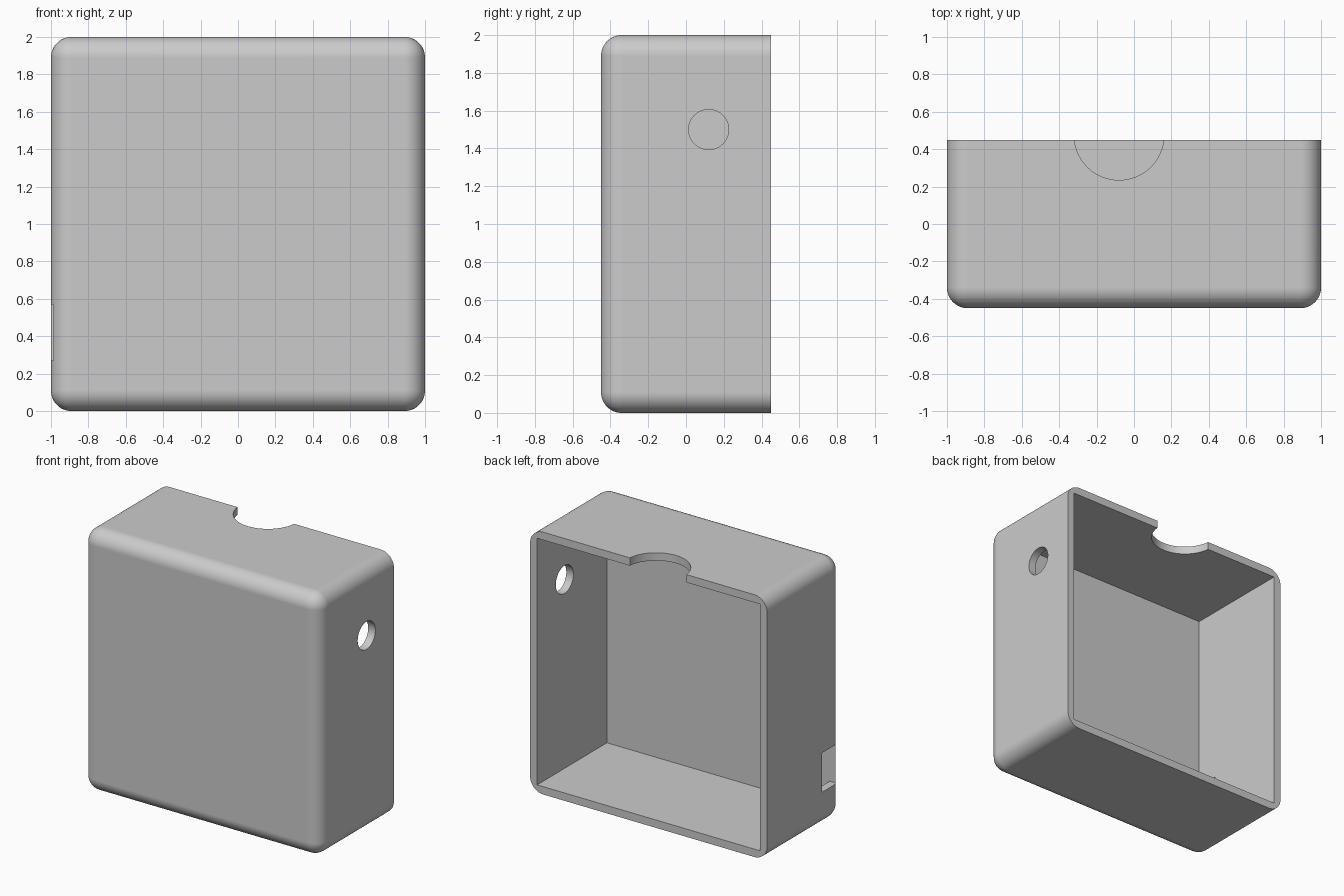
import bpy
import bmesh
import math

cube = bpy.data.objects.get("Cube")
if cube:
    bpy.data.objects.remove(cube, do_unlink=True)

HALF_W, HALF_D, HEIGHT = 1.0, 0.45, 2.0
WALL, FILLET = 0.06, 0.11

grey = bpy.data.materials.new("plain grey")
grey.use_nodes = True
colour = (0.6, 0.6, 0.6, 1)
grey.diffuse_color = colour
grey.node_tree.nodes["Principled BSDF"].inputs["Base Color"].default_value = colour


def finish(name, bm):
    mesh = bpy.data.meshes.new(name)
    bm.to_mesh(mesh)
    bm.free()
    obj = bpy.data.objects.new(name, mesh)
    mesh.materials.append(grey)
    bpy.context.collection.objects.link(obj)
    return obj


def block(low, high):
    """Axis-aligned box between two corners."""
    bm = bmesh.new()
    bmesh.ops.create_cube(bm, size=1)
    for v in bm.verts:
        v.co = [lo if c < 0 else hi for c, lo, hi in zip(v.co, low, high)]
    return bm


def cylinder(name, radius, depth, location, rotation=(0, 0, 0)):
    bm = bmesh.new()
    bmesh.ops.create_cone(bm, cap_ends=True, segments=96,
                          radius1=radius, radius2=radius, depth=depth)
    obj = finish(name, bm)
    obj.location, obj.rotation_euler = location, rotation
    return obj


# Shell: box rounded on every edge except the open back rim
bm = block((-HALF_W, -HALF_D, 0), (HALF_W, HALF_D, HEIGHT))
edges = [e for e in bm.edges if any(v.co.y < 0 for v in e.verts)]
edges += [e for e in bm.edges if False]
bmesh.ops.bevel(bm, geom=edges, offset=FILLET, offset_type='OFFSET',
                segments=12, profile=0.5, affect='EDGES')
shell = finish("cover_shell", bm)

# Cutters: cavity, side hole, top notch and side slot
cutters = [
    finish("cavity_cutter", block(
        (WALL - HALF_W, WALL - HALF_D, WALL),
        (HALF_W - WALL, HALF_D + 0.2, HEIGHT - WALL))),
    cylinder("side_hole_cutter", 0.106, 0.3, (HALF_W, 0.12, 1.5),
             (0, math.pi / 2, 0)),
    cylinder("top_notch_cutter", 0.24, 0.3, (-0.08, 0.475, HEIGHT)),
    finish("side_slot_cutter", block(
        (-1.2, WALL - HALF_D, 0.27), (-0.85, -0.21, 0.57))),
]

bpy.context.view_layer.objects.active = shell
for cutter in cutters:
    cutter.hide_render = True
    mod = shell.modifiers.new(cutter.name, 'BOOLEAN')
    mod.operation, mod.solver, mod.object = 'DIFFERENCE', 'EXACT', cutter
    bpy.ops.object.modifier_apply(modifier=mod.name)
    bpy.data.objects.remove(cutter, do_unlink=True)

# Smooth rounded edges, crisp rims and flat panels
bpy.ops.object.select_all(action='DESELECT')
shell.select_set(True)
bpy.ops.object.shade_smooth_by_angle(angle=math.radians(30))
weighted = shell.modifiers.new("flat_panels", 'WEIGHTED_NORMAL')
weighted.keep_sharp = True
